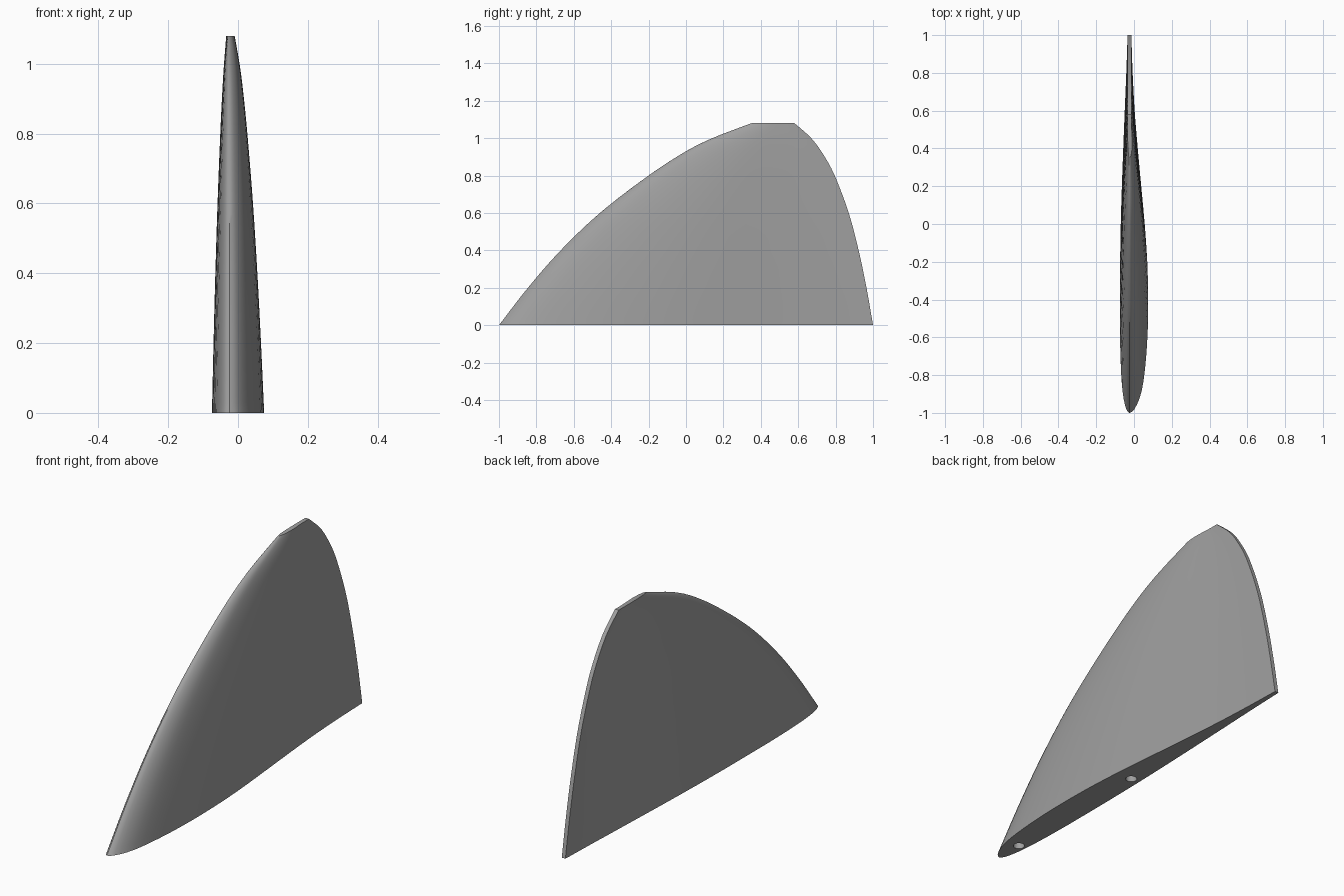
import bpy, bmesh, math

if "Cube" in bpy.data.objects:
    bpy.data.objects.remove(bpy.data.objects["Cube"])

HEIGHT, CENTRE_X, TRAIL_HALF = 1.08, -0.024, 0.01
ROWS, STEPS = 36, 32

# Planform edges (z, y) and section half-thickness (chord fraction, share of the maximum)
LEADING = [(0, -1), (0.2, -0.845), (0.4, -0.67), (0.6, -0.46), (0.8, -0.2), (0.93, 0.0), (1.0, 0.14), (1.08, 0.35)]
TRAILING = [(0, 1), (0.2, 0.965), (0.4, 0.923), (0.6, 0.87), (0.8, 0.795), (0.9, 0.742), (1.0, 0.67), (1.08, 0.58)]
FULL_SIDE = [(0, 0), (0.0125, 0.3), (0.05, 0.62), (0.1, 0.8), (0.2, 0.96), (0.3, 0.99), (0.4, 0.93),
             (0.5, 0.78), (0.6, 0.58), (0.7, 0.38), (0.8, 0.2), (0.9, 0.08), (1, 0)]
FLAT_SIDE = [(0, 0), (0.0125, 0.38), (0.05, 0.7), (0.1, 0.87), (0.2, 0.98), (0.3, 0.97), (0.4, 0.93),
             (0.5, 0.84), (0.6, 0.7), (0.7, 0.53), (0.8, 0.35), (0.9, 0.16), (1, 0)]


def smooth(points, t):
    """Cubic interpolation through the points."""
    n = len(points)

    def slope(i):
        a, b = points[max(i - 1, 0)], points[min(i + 1, n - 1)]
        return (b[1] - a[1]) / (b[0] - a[0])

    i = 0
    while i < n - 2 and t > points[i + 1][0]:
        i += 1
    (x0, y0), (x1, y1) = points[i], points[i + 1]
    h = x1 - x0
    u = (t - x0) / h
    return ((2 * u**3 - 3 * u**2 + 1) * y0 + (u**3 - 2 * u**2 + u) * h * slope(i)
            + (3 * u**2 - 2 * u**3) * y1 + (u**3 - u**2) * h * slope(i + 1))


def root_knots(points):
    """Respace by square root so the nose stays round."""
    return [(math.sqrt(s), v) for s, v in points]


full, flat = root_knots(FULL_SIDE), root_knots(FLAT_SIDE)


def section(z):
    """Closed foil outline at height z: nose, full side, then flat side back to the nose."""
    front, back = smooth(LEADING, z), smooth(TRAILING, z)
    chord = back - front

    def point(k, side, amount, sign):
        s = (1 - math.cos(math.pi * k / STEPS)) / 2
        half = amount * chord * smooth(side, math.sqrt(s)) + TRAIL_HALF * s
        return (CENTRE_X + sign * half, front + s * chord, z)

    right = [point(k, full, 0.0485, 1) for k in range(STEPS + 1)]
    left = [point(k, flat, 0.0245, -1) for k in range(STEPS, 0, -1)]
    return right + left


# Fin blade, lofted from root to clipped tip
bm = bmesh.new()
rings = [[bm.verts.new(p) for p in section(HEIGHT * r / ROWS)] for r in range(ROWS + 1)]
for low, high in zip(rings, rings[1:]):
    for i in range(len(low)):
        j = (i + 1) % len(low)
        bm.faces.new((low[i], low[j], high[j], high[i]))
bm.faces.new(rings[0][::-1])
bm.faces.new(rings[-1])
bmesh.ops.recalc_face_normals(bm, faces=bm.faces)
mesh = bpy.data.meshes.new("fin_blade")
bm.to_mesh(mesh)
bm.free()
fin = bpy.data.objects.new("fin_blade", mesh)
bpy.context.collection.objects.link(fin)

grey = bpy.data.materials.new("mid_grey")
grey.diffuse_color = (0.35, 0.35, 0.35, 1)
grey.use_nodes = True
grey.node_tree.nodes["Principled BSDF"].inputs["Base Color"].default_value = grey.diffuse_color
mesh.materials.append(grey)

# Two round mounting holes in the root
for y in (-0.86, -0.05):
    bpy.ops.mesh.primitive_cylinder_add(vertices=32, radius=0.026, depth=0.16, location=(-0.025, y, 0))
    cutter = bpy.context.object
    cutter.name = "hole_cutter"
    cutter.hide_render = True
    cutter.data.materials.append(grey)
    cut = fin.modifiers.new("mounting_hole", 'BOOLEAN')
    cut.operation, cut.solver, cut.object = 'DIFFERENCE', 'EXACT', cutter
    bpy.ops.object.select_all(action='DESELECT')
    fin.select_set(True)
    bpy.context.view_layer.objects.active = fin
    bpy.ops.object.modifier_apply(modifier=cut.name)
    bpy.data.objects.remove(cutter)

bpy.ops.object.shade_smooth_by_angle(angle=math.radians(35))
